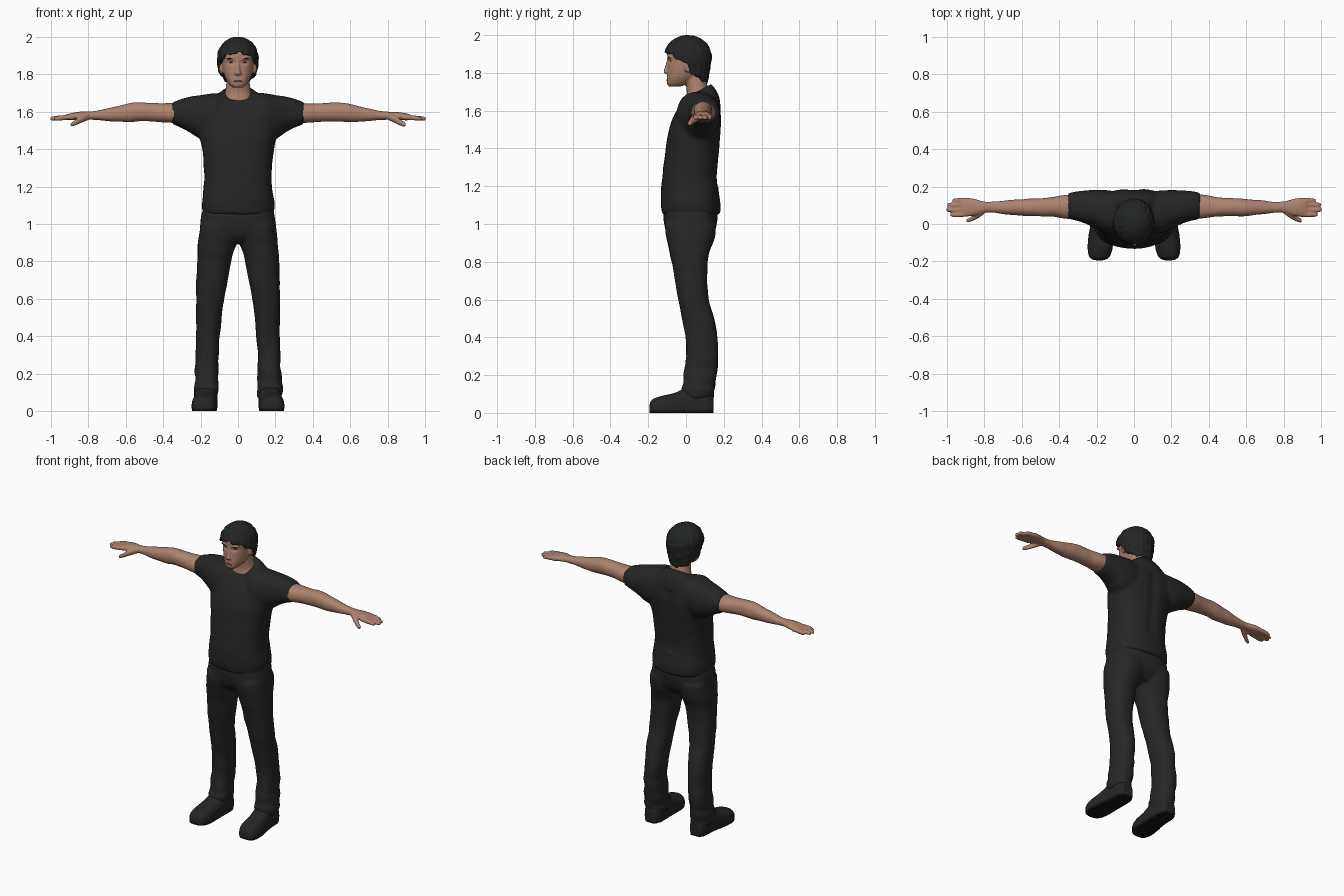
import bpy, bmesh, math
from mathutils import Vector, Matrix, noise


def material(name, r, g, b):
    m = bpy.data.materials.new(name)
    m.diffuse_color = (r, g, b, 1)
    return m


SKIN = material("skin", .42, .225, .155)
LIPS = material("lips", .29, .13, .095)
HAIR = material("dark hair", .017, .018, .018)
SHIRT = material("charcoal shirt", .019, .019, .019)
DENIM = material("black denim", .020, .020, .021)
SHOE = material("black leather", .019, .019, .019)
SOLE = material("sole", .007, .007, .007)


def loft(bm, axis, rings, n=2.2, sides=28, tilts=None, steps=4, mirror=False):
    """Closed tube through rings (t, a0, a1, b0, b1), smoothed between rings."""
    rows = [tuple(r) + ((tilts or {}).get(i, 0),) for i, r in enumerate(rings)]
    dense = []
    for i in range(len(rows) - 1):
        p0, p1, p2, p3 = (rows[max(i - 1, 0)], rows[i], rows[i + 1],
                          rows[min(i + 2, len(rows) - 1)])
        for s in range(steps):
            u = s / steps
            dense.append([.5 * (2 * b + (c - a) * u + (2 * a - 5 * b + 4 * c - d) * u * u
                                + (3 * b - a - 3 * c + d) * u ** 3)
                          for a, b, c, d in zip(p0, p1, p2, p3)])
    dense.append(rows[-1])
    for sx in ((1, -1) if mirror else (1,)):
        loops = []
        for t, a0, a1, b0, b1, tilt in dense:
            loop = []
            for k in range(sides):
                ang = 2 * math.pi * k / sides
                c, s = math.cos(ang), math.sin(ang)
                a = (a0 + a1) / 2 + (a1 - a0) / 2 * math.copysign(abs(c) ** (2 / n), c)
                b = (b0 + b1) / 2 + (b1 - b0) / 2 * math.copysign(abs(s) ** (2 / n), s)
                w = t + tilt * s
                x, y, z = {'x': (w, a, b), 'y': (a, w, b), 'z': (a, b, w)}[axis]
                loop.append(bm.verts.new((sx * x, y, z)))
            loops.append(loop)
        for l0, l1 in zip(loops, loops[1:]):
            for k in range(sides):
                j = (k + 1) % sides
                bm.faces.new((l0[k], l0[j], l1[j], l1[k]))
        bm.faces.new(loops[0])
        bm.faces.new(loops[-1])


def ball(bm, loc, radii, mirror=False):
    for sx in ((1, -1) if mirror else (1,)):
        mat = Matrix.Translation((sx * loc[0], loc[1], loc[2])) @ Matrix.Diagonal((*radii, 1))
        bmesh.ops.create_uvsphere(bm, u_segments=20, v_segments=12, radius=1, matrix=mat)


def finish(name, bm, mats, voxel=0, smooth=3, deform=None, rule=None):
    """Fuse overlapping volumes into one smooth skin, then deform and colour it."""
    bmesh.ops.recalc_face_normals(bm, faces=bm.faces)
    me = bpy.data.meshes.new(name)
    bm.to_mesh(me)
    bm.free()
    ob = bpy.data.objects.new(name, me)
    bpy.context.collection.objects.link(ob)
    if voxel:
        mod = ob.modifiers.new("fuse", 'REMESH')
        mod.mode, mod.voxel_size = 'VOXEL', voxel
        mod = ob.modifiers.new("soften", 'SMOOTH')
        mod.iterations, mod.factor = smooth, .5
        dg = bpy.context.evaluated_depsgraph_get()
        fused = bpy.data.meshes.new_from_object(ob.evaluated_get(dg))
        ob.modifiers.clear()
        ob.data = me = fused
    me.materials.clear()
    for m in mats:
        me.materials.append(m)
    if deform:
        moved = [deform(v.co.copy(), v.normal.copy()) for v in me.vertices]
        for v, co in zip(me.vertices, moved):
            v.co = co
        me.update()
    for p in me.polygons:
        p.use_smooth = True
        p.material_index = rule(p) if rule else 0
    return ob


# Shirt: torso with tilted collar, fused with both sleeves
bm = bmesh.new()
loft(bm, 'z', [(1.05, -.185, .185, -.125, .182), (1.10, -.195, .195, -.133, .182),
               (1.20, -.182, .182, -.130, .168), (1.30, -.182, .182, -.120, .168),
               (1.40, -.192, .192, -.108, .178), (1.48, -.208, .208, -.095, .186),
               (1.56, -.208, .208, -.070, .188), (1.63, -.185, .185, -.035, .182),
               (1.675, -.135, .135, -.010, .165), (1.70, -.088, .088, -.006, .135)],
     n=2.4, tilts={7: .008, 8: .02, 9: .043})
loft(bm, 'x', [(.06, -.01, .16, 1.50, 1.70), (.13, -.05, .178, 1.45, 1.70),
               (.20, -.025, .182, 1.455, 1.69), (.26, .002, .178, 1.49, 1.68),
               (.31, .018, .174, 1.515, 1.665), (.352, .025, .168, 1.53, 1.65)],
     n=2.3, mirror=True)


def shirt_folds(co, nrm):
    low = max(0, 1.25 - co.z) * 5
    p = Vector((co.x * 7, co.y * 7, co.z * (11 + 4 * low)))
    groove = math.exp(-((co.x / .03) ** 2)) * .008 if co.y > .1 and 1.2 < co.z < 1.62 else 0
    return co + nrm * (noise.noise(p) * (.004 + .004 * low) - groove)


finish("shirt", bm, [SHIRT], .011, 5, shirt_folds)

# Trousers: hips fused with two legs
bm = bmesh.new()
loft(bm, 'z', [(.90, -.10, .10, -.07, .11), (.95, -.19, .19, -.105, .150),
               (1.02, -.200, .200, -.118, .165), (1.10, -.182, .182, -.115, .160)], n=2.5)
loft(bm, 'z', [(.07, .108, .232, -.015, .145), (.12, .102, .234, -.022, .150),
               (.20, .104, .232, -.010, .162), (.30, .104, .226, .000, .170),
               (.40, .096, .222, -.004, .166), (.50, .088, .224, -.022, .148),
               (.60, .074, .224, -.040, .120), (.72, .052, .222, -.062, .112),
               (.83, .030, .218, -.082, .118), (.92, .004, .212, -.104, .150),
               (1.00, .004, .203, -.110, .160)], n=2.3, mirror=True)


def trouser_folds(co, nrm):
    low = max(0, .55 - co.z)
    p = Vector((co.x * 9, co.y * 9, co.z * (14 + 16 * low)))
    fly = .004 * math.exp(-((co.x / .008) ** 2)) if co.y < 0 and co.z > .94 else 0
    return co + nrm * (noise.noise(p) * (.004 + .011 * low) - fly)


finish("trousers", bm, [DENIM], .011, 4, trouser_folds)

# Shoes with a dark sole
bm = bmesh.new()
loft(bm, 'y', [(-.194, .160, .210, -.01, .045), (-.178, .132, .238, -.03, .072),
               (-.13, .114, .248, -.04, .090), (-.06, .112, .243, -.04, .106),
               (.00, .110, .232, -.04, .135), (.06, .108, .228, -.04, .155),
               (.11, .112, .224, -.04, .140), (.145, .130, .206, -.02, .09)],
     n=2.6, mirror=True)
finish("shoes", bm, [SHOE, SOLE], .009, 3,
       lambda co, nrm: Vector((co.x, co.y, max(co.z, 0))),
       lambda p: 1 if p.center.z < .012 else 0)

# Arms with palm, four fingers and thumb
bm = bmesh.new()
loft(bm, 'x', [(.28, .030, .160, 1.535, 1.648), (.36, .028, .156, 1.540, 1.645),
               (.45, .040, .142, 1.548, 1.645), (.52, .042, .138, 1.548, 1.650),
               (.58, .042, .134, 1.545, 1.645), (.66, .050, .128, 1.548, 1.625),
               (.74, .058, .120, 1.553, 1.608), (.80, .060, .120, 1.558, 1.600),
               (.845, .046, .133, 1.556, 1.599), (.90, .040, .140, 1.554, 1.590),
               (.925, .044, .137, 1.555, 1.583)], mirror=True)
for y0, y1, tip in ((.053, .050, .980), (.078, .076, 1.003), (.102, .102, .998), (.126, .125, .970)):
    loft(bm, 'x', [(.88, y0 - .013, y0 + .013, 1.558, 1.585),
                   (.94, y1 - .013, y1 + .013, 1.554, 1.580),
                   (tip - .008, y1 - .011, y1 + .011, 1.552, 1.573),
                   (tip, y1 - .006, y1 + .006, 1.556, 1.569)], sides=12, mirror=True)
loft(bm, 'x', [(.80, .055, .090, 1.556, 1.592), (.835, .030, .070, 1.540, 1.580),
               (.87, .012, .042, 1.524, 1.556), (.896, .006, .026, 1.519, 1.540)],
     sides=12, mirror=True)
finish("arms", bm, [SKIN], .0055, 2,
       lambda co, nrm: co + nrm * noise.noise(co * 14) * .003)

# Head and neck with jaw, nose, brow ridge and ears
bm = bmesh.new()
loft(bm, 'z', [(1.60, -.095, .095, .005, .14), (1.655, -.088, .088, .000, .135),
               (1.70, -.070, .070, .004, .122), (1.76, -.062, .062, -.005, .108),
               (1.83, -.058, .058, -.02, .10)])
loft(bm, 'z', [(1.728, -.026, .026, -.090, -.03), (1.745, -.046, .046, -.101, .02),
               (1.78, -.068, .068, -.101, .07), (1.82, -.080, .080, -.098, .10),
               (1.87, -.085, .085, -.098, .115), (1.92, -.086, .086, -.098, .115),
               (1.965, -.06, .06, -.07, .08)], n=2.3)
loft(bm, 'z', [(1.795, -.012, .012, -.110, -.08), (1.804, -.019, .019, -.119, -.08),
               (1.818, -.014, .014, -.116, -.08), (1.85, -.009, .009, -.106, -.08),
               (1.878, -.010, .010, -.100, -.08)], sides=16)
ball(bm, (.032, -.083, 1.885), (.032, .017, .008), mirror=True)
ball(bm, (.089, .012, 1.832), (.011, .022, .032), mirror=True)


def eye_sockets(co, nrm):
    if co.y < -.04:
        d = ((abs(co.x) - .034) / .018) ** 2 + ((co.z - 1.862) / .011) ** 2
        m = (co.x / .024) ** 2 + ((co.z - 1.762) / .004) ** 2
        co.y += .010 * math.exp(-d) + .003 * math.exp(-m)
    return co


finish("head", bm, [SKIN], .005, 3, eye_sockets)

# Facial details
bm = bmesh.new()
ball(bm, (.036, -.0925, 1.885), (.021, .006, .004), mirror=True)
ball(bm, (.034, -.0795, 1.862), (.011, .005, .003), mirror=True)
finish("brows_and_eyes", bm, [HAIR])
bm = bmesh.new()
ball(bm, (0, -.099, 1.762), (.023, .005, .005))
finish("lips", bm, [LIPS])

# Hair: swept cap with a hairline that drops from fringe to nape
bm = bmesh.new()
COLS, ROWS = 96, 36
grid = []
for j in range(ROWS + 2):
    row = []
    for i in range(COLS):
        a = 2 * math.pi * i / COLS
        c, s = math.cos(a), math.sin(a)
        h = 1.835 + .078 * c ** .8 if c > 0 else 1.835 - .085 * (-c) ** .6
        h += .006 * math.sin(9 * a + 1) + .004 * math.sin(17 * a)
        z = 2.0 - (2.0 - h) * max(min(j, ROWS) / ROWS, .03) ** 1.6
        if z > 1.885:
            r = math.sqrt(max(0, 1 - ((z - 1.885) / .1155) ** 2))
        else:
            r = 1 - .16 * ((1.885 - z) / .13) ** 1.4
        p = Vector((s * r * 7, c * r * 4, z * 30 + 2 * math.sin(3 * a)))
        r *= 1 + .055 * noise.noise(p) + .025 * noise.noise(p * 2.3)
        if j > ROWS:
            r *= .72
        row.append(bm.verts.new((.110 * s * r, .010 - .125 * c * r, z)))
    grid.append(row)
for r0, r1 in zip(grid, grid[1:]):
    for i in range(COLS):
        k = (i + 1) % COLS
        bm.faces.new((r0[i], r0[k], r1[k], r1[i]))
bm.faces.new(grid[0])
finish("hair", bm, [HAIR])
